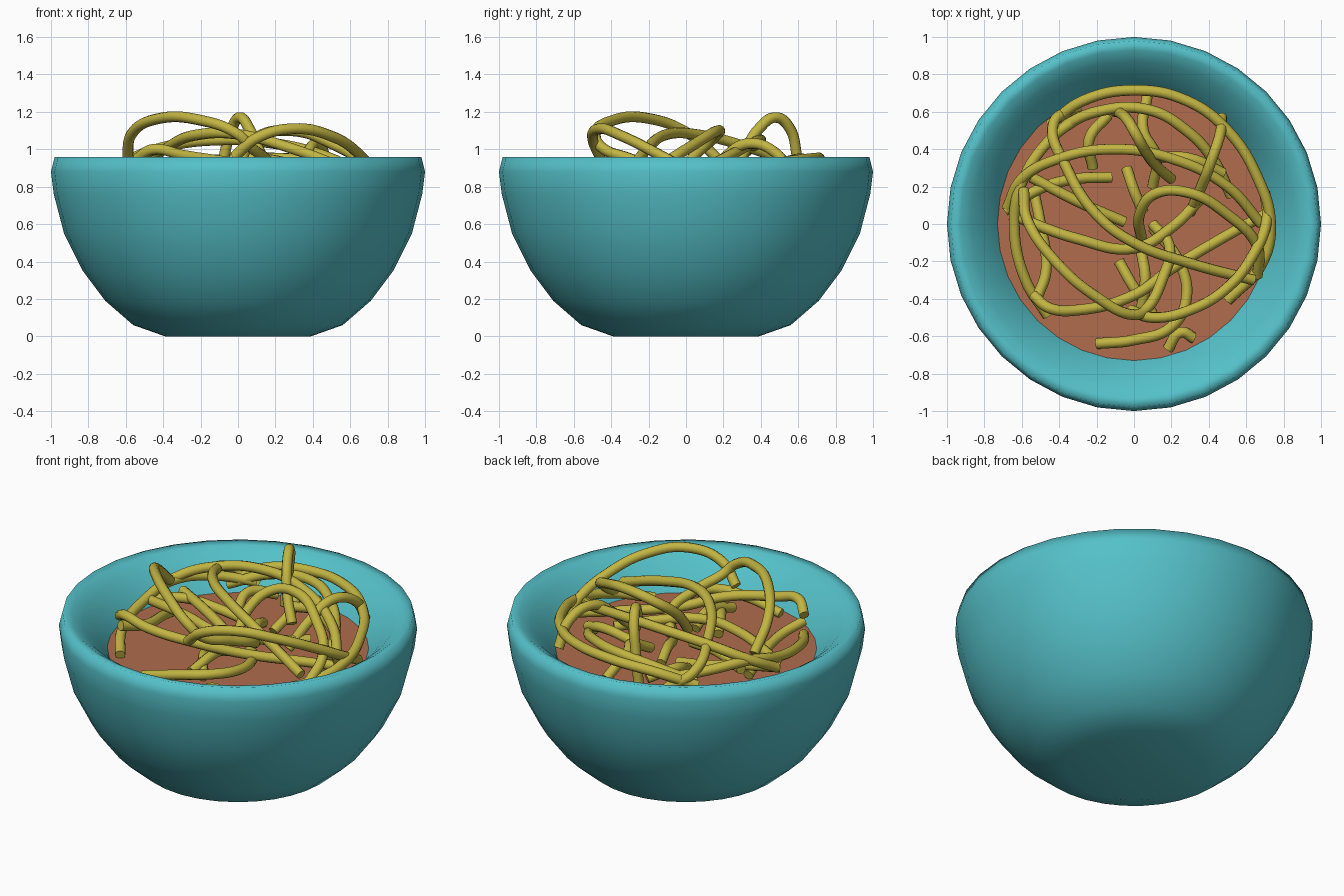
import bpy, bmesh, math


def material(name, rgb):
    m = bpy.data.materials.new(name)
    m.diffuse_color = (*rgb, 1)
    return m


TEAL = material("teal glaze", (0.09, 0.53, 0.58))
BROTH = material("brown broth", (0.44, 0.15, 0.075))
PASTA = material("yellow noodle", (0.54, 0.46, 0.055))
SIDES = 32


def mesh_object(name, bm, mat):
    bmesh.ops.recalc_face_normals(bm, faces=bm.faces)
    for f in bm.faces:
        f.smooth = True
    me = bpy.data.meshes.new(name)
    bm.to_mesh(me)
    bm.free()
    me.materials.append(mat)
    ob = bpy.data.objects.new(name, me)
    bpy.context.collection.objects.link(ob)
    return ob


def lathe(name, profile, mat):
    bm = bmesh.new()
    vs = [bm.verts.new((r, 0, z)) for r, z in profile]
    es = [bm.edges.new(p) for p in zip(vs, vs[1:])]
    bmesh.ops.spin(bm, geom=vs + es, cent=(0, 0, 0), axis=(0, 0, 1),
                   angle=math.tau, steps=SIDES, use_duplicate=False)
    bmesh.ops.remove_doubles(bm, verts=bm.verts, dist=1e-4)
    return mesh_object(name, bm, mat)


# Thick bowl: outside from the foot up, over the rim, down the inside
lathe("bowl", [(0, 0), (0.39, 0), (0.56, 0.06), (0.71, 0.19), (0.83, 0.35),
               (0.93, 0.55), (0.985, 0.76), (1.0, 0.88), (0.98, 0.96),
               (0.93, 0.95), (0.87, 0.91), (0.81, 0.85), (0.75, 0.78),
               (0.70, 0.70), (0.58, 0.48), (0.4, 0.3), (0, 0.22)], TEAL)

# Flat broth surface
bm = bmesh.new()
bmesh.ops.create_circle(bm, cap_ends=True, segments=SIDES, radius=0.73)
for v in bm.verts:
    v.co.z = 0.75
mesh_object("broth", bm, BROTH)

count = 0


def noodle(*pts):
    """Round strand running smoothly through the given points."""
    global count
    count += 1
    cu = bpy.data.curves.new("noodle_path", "CURVE")
    cu.dimensions = "3D"
    cu.bevel_depth = 0.029
    cu.bevel_resolution = 3
    cu.resolution_u = 8
    cu.use_fill_caps = True
    sp = cu.splines.new("BEZIER")
    sp.bezier_points.add(len(pts) - 1)
    for bp, p in zip(sp.bezier_points, pts):
        bp.co = p
        bp.handle_left_type = bp.handle_right_type = "AUTO"
    tmp = bpy.data.objects.new("noodle_path", cu)
    bpy.context.collection.objects.link(tmp)
    bpy.context.view_layer.update()
    dg = bpy.context.evaluated_depsgraph_get()
    me = bpy.data.meshes.new_from_object(tmp.evaluated_get(dg))
    bpy.data.objects.remove(tmp)
    bm = bmesh.new()
    bm.from_mesh(me)
    bpy.data.meshes.remove(me)
    mesh_object(f"noodle_{count:02d}", bm, PASTA)


# High loops: front left, front right, back, centre
noodle((-0.59, 0.18, 0.94), (-0.57, 0.02, 1.08), (-0.42, -0.2, 1.165),
       (-0.2, -0.39, 1.155), (0.0, -0.485, 1.08), (0.07, -0.45, 1.01),
       (0.15, -0.3, 0.95), (0.19, -0.12, 0.88), (0.1, 0.0, 0.8))
noodle((-0.02, -0.46, 0.96), (0.1, -0.5, 1.06), (0.3, -0.46, 1.11),
       (0.5, -0.34, 1.07), (0.64, -0.16, 0.98), (0.71, 0.02, 0.88),
       (0.7, 0.17, 0.8))
noodle((-0.1, 0.6, 0.76), (-0.07, 0.59, 0.98), (-0.03, 0.55, 1.12),
       (0.01, 0.48, 1.17), (0.06, 0.39, 1.11), (0.12, 0.31, 0.98),
       (0.2, 0.24, 0.86))
noodle((0.04, -0.08, 0.82), (0.03, 0.05, 0.97), (0.11, 0.16, 1.07),
       (0.28, 0.17, 1.1), (0.5, 0.05, 1.03), (0.66, -0.12, 0.92),
       (0.66, -0.28, 0.8))
# Long diagonal and cross strands
noodle((-0.3, 0.62, 0.82), (-0.43, 0.54, 0.92), (-0.36, 0.3, 1.02),
       (-0.2, 0.05, 1.08), (0.0, -0.1, 1.08), (0.3, -0.21, 1.0),
       (0.64, -0.3, 0.87))
noodle((-0.68, 0.08, 0.84), (-0.6, 0.24, 0.93), (-0.4, 0.35, 1.01),
       (-0.1, 0.4, 1.05), (0.2, 0.35, 1.03), (0.5, 0.2, 0.95),
       (0.68, 0.0, 0.85))
noodle((0.47, 0.57, 0.84), (0.46, 0.48, 0.98), (0.41, 0.33, 1.03),
       (0.36, 0.2, 0.95), (0.3, 0.06, 0.8))
noodle((-0.66, 0.05, 0.86), (-0.3, -0.08, 0.9), (0.0, -0.13, 0.88),
       (0.2, -0.02, 0.86), (0.38, 0.16, 0.84))
# Outer ring along the wall
noodle((-0.45, 0.53, 0.84), (-0.27, 0.66, 0.92), (0.0, 0.715, 0.95),
       (0.28, 0.66, 0.95), (0.5, 0.5, 0.93), (0.66, 0.25, 0.9),
       (0.73, 0.0, 0.86), (0.68, -0.22, 0.82), (0.5, -0.41, 0.77))
noodle((-0.46, -0.49, 0.77), (-0.58, -0.3, 0.82), (-0.64, 0.0, 0.87),
       (-0.6, 0.22, 0.92), (-0.45, 0.45, 0.9), (-0.28, 0.58, 0.86))
noodle((-0.42, 0.5, 0.84), (-0.2, 0.6, 0.92), (0.08, 0.61, 0.95),
       (0.28, 0.5, 0.92), (0.42, 0.35, 0.86), (0.52, 0.15, 0.78))
# Lower strands resting on the broth
noodle((-0.69, 0.07, 0.84), (-0.5, 0.19, 0.85), (-0.32, 0.24, 0.82),
       (-0.12, 0.25, 0.79))
noodle((-0.54, -0.38, 0.95), (-0.45, -0.45, 1.0), (-0.3, -0.46, 0.97),
       (0.0, -0.38, 0.92), (0.2, -0.24, 0.86), (0.5, -0.06, 0.82),
       (0.7, 0.05, 0.8))
noodle((-0.52, -0.4, 0.9), (-0.47, -0.25, 0.86), (-0.5, 0.0, 0.82),
       (-0.53, 0.15, 0.78))
noodle((-0.2, -0.64, 0.77), (0.0, -0.62, 0.82), (0.2, -0.55, 0.85),
       (0.28, -0.4, 0.84), (0.24, -0.2, 0.82), (0.1, -0.02, 0.78))
noodle((0.18, -0.67, 0.77), (0.25, -0.58, 0.79), (0.32, -0.61, 0.77))
noodle((-0.08, -0.2, 0.78), (0.0, -0.34, 0.82), (0.1, -0.48, 0.78))
noodle((0.04, -0.15, 0.8), (0.06, -0.3, 0.85), (0.03, -0.5, 0.8))
noodle((-0.55, 0.25, 0.86), (-0.3, 0.12, 0.85), (-0.05, 0.01, 0.8))
noodle((-0.14, 0.58, 0.82), (-0.24, 0.45, 0.86), (-0.22, 0.3, 0.8))
noodle((-0.04, 0.3, 0.78), (0.0, 0.18, 0.82), (0.05, 0.06, 0.8))
noodle((0.07, 0.68, 0.8), (0.05, 0.5, 0.9), (0.12, 0.36, 0.88), (0.1, 0.2, 0.8))
noodle((0.12, 0.36, 0.9), (0.3, 0.35, 0.92), (0.48, 0.27, 0.86))
